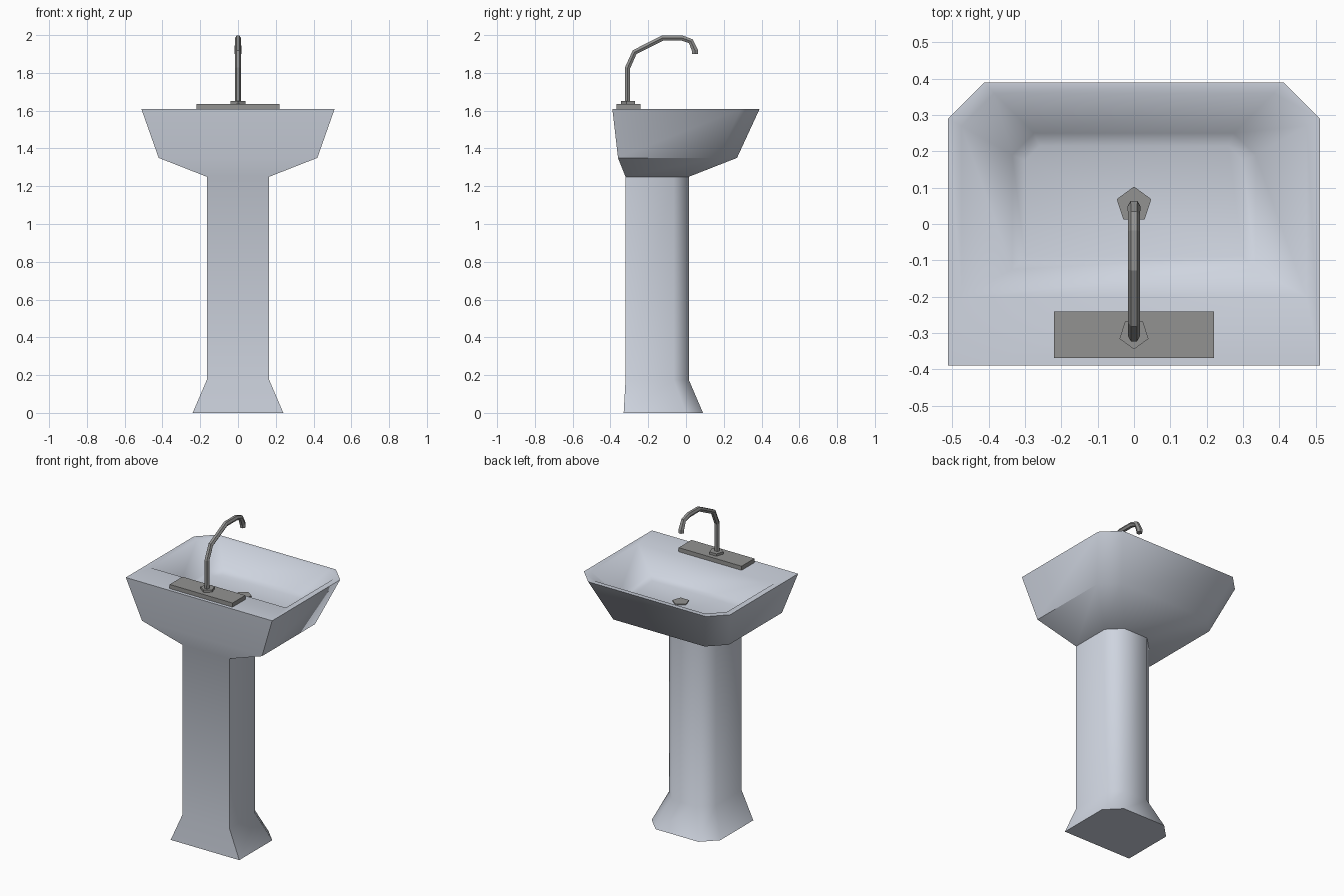
import bpy
import bmesh
import math

old = bpy.data.objects.get("Cube")
if old:
    bpy.data.objects.remove(old, do_unlink=True)


def material(name, color):
    m = bpy.data.materials.new(name)
    m.use_nodes = True
    m.diffuse_color = (*color, 1)
    m.node_tree.nodes["Principled BSDF"].inputs["Base Color"].default_value = (*color, 1)
    return m


ceramic = material("pale ceramic", (0.62, 0.66, 0.74))
metal = material("grey metal", (0.29, 0.29, 0.285))


def finish(name, bm, mat, smooth=None):
    mesh = bpy.data.meshes.new(name)
    bm.to_mesh(mesh)
    bm.free()
    obj = bpy.data.objects.new(name, mesh)
    bpy.context.collection.objects.link(obj)
    mesh.materials.append(mat)
    if smooth:
        bpy.ops.object.select_all(action='DESELECT')
        obj.select_set(True)
        bpy.context.view_layer.objects.active = obj
        bpy.ops.object.shade_smooth_by_angle(angle=math.radians(smooth))
    return obj


def section(bm, half, front, back, cut, z):
    """Rectangle with its two back corners cut off, counter-clockwise from above."""
    pts = [(-half, front), (half, front), (half, back - cut),
           (half - cut, back), (cut - half, back), (-half, back - cut)]
    return [bm.verts.new((x, y, z)) for x, y in pts]


def loft(name, sections, cap_first, cap_last, smooth):
    bm = bmesh.new()
    loops = [section(bm, *s) for s in sections]
    for low, high in zip(loops, loops[1:]):
        for i in range(6):
            j = (i + 1) % 6
            bm.faces.new((low[i], low[j], high[j], high[i]))
    if cap_first:
        bm.faces.new(loops[0][::-1])
    if cap_last:
        bm.faces.new(loops[-1])
    return finish(name, bm, ceramic, smooth)


def pentagon(name, y, z, radius, depth, turn):
    bm = bmesh.new()
    bmesh.ops.create_cone(bm, cap_ends=True, segments=5, radius1=radius,
                          radius2=radius, depth=depth)
    # Turn so that one corner points along y
    top = max(bm.verts, key=lambda v: v.co.y)
    offset = math.atan2(top.co.x, top.co.y)
    for v in bm.verts:
        a = math.atan2(v.co.y, v.co.x) + offset + turn
        v.co = (radius * math.cos(a), radius * math.sin(a) + y, v.co.z + z)
    return finish(name, bm, metal)


# Pedestal and outside of the bowl: half width, front, back, corner cut, height
rim = (0.512, -0.39, 0.39, 0.1, 1.61)
loft("pedestal_and_bowl", [
    (0.24, -0.33, 0.09, 0.09, 0),
    (0.165, -0.32, 0.015, 0.08, 0.175),
    (0.165, -0.32, 0.015, 0.08, 1.25),
    (0.42, -0.36, 0.27, 0.1, 1.35),
    rim], True, False, 49)

# Rim, inner walls and floor of the basin
loft("basin", [
    rim,
    (0.475, -0.2, 0.36, 0.09, 1.61),
    (0.335, -0.125, 0.25, 0.06, 1.477),
    (0.3, -0.09, 0.215, 0.04, 1.462)], False, True, 65)

# Drain in the basin floor
pentagon("drain", 0.053, 1.464, 0.05, 0.008, 0)

# Tap plate and collar
bm = bmesh.new()
bmesh.ops.create_cube(bm, size=1)
for v in bm.verts:
    v.co = (v.co.x * 0.44, v.co.y * 0.128 - 0.305, v.co.z * 0.026 + 1.623)
finish("tap_plate", bm, metal)
pentagon("tap_collar", -0.303, 1.643, 0.042, 0.016, math.pi)

# Bent spout, slightly wider at the mouth
path = [(-0.31, 1.64), (-0.31, 1.825), (-0.272, 1.91), (-0.125, 1.984),
        (-0.02, 1.984), (0.025, 1.968), (0.047, 1.92), (0.048, 1.9)]
curve = bpy.data.curves.new("spout", 'CURVE')
curve.dimensions = '3D'
curve.bevel_depth = 0.016
curve.bevel_resolution = 1
curve.use_fill_caps = True
spline = curve.splines.new('POLY')
spline.points.add(len(path) - 1)
spline.use_smooth = False
for p, (y, z) in zip(spline.points, path):
    p.co = (0, y, z, 1)
for p in spline.points[-2:]:
    p.radius = 1.15
curve.materials.append(metal)
spout = bpy.data.objects.new("spout", curve)
bpy.context.collection.objects.link(spout)
bpy.ops.object.select_all(action='DESELECT')
spout.select_set(True)
bpy.context.view_layer.objects.active = spout
bpy.ops.object.convert(target='MESH')
